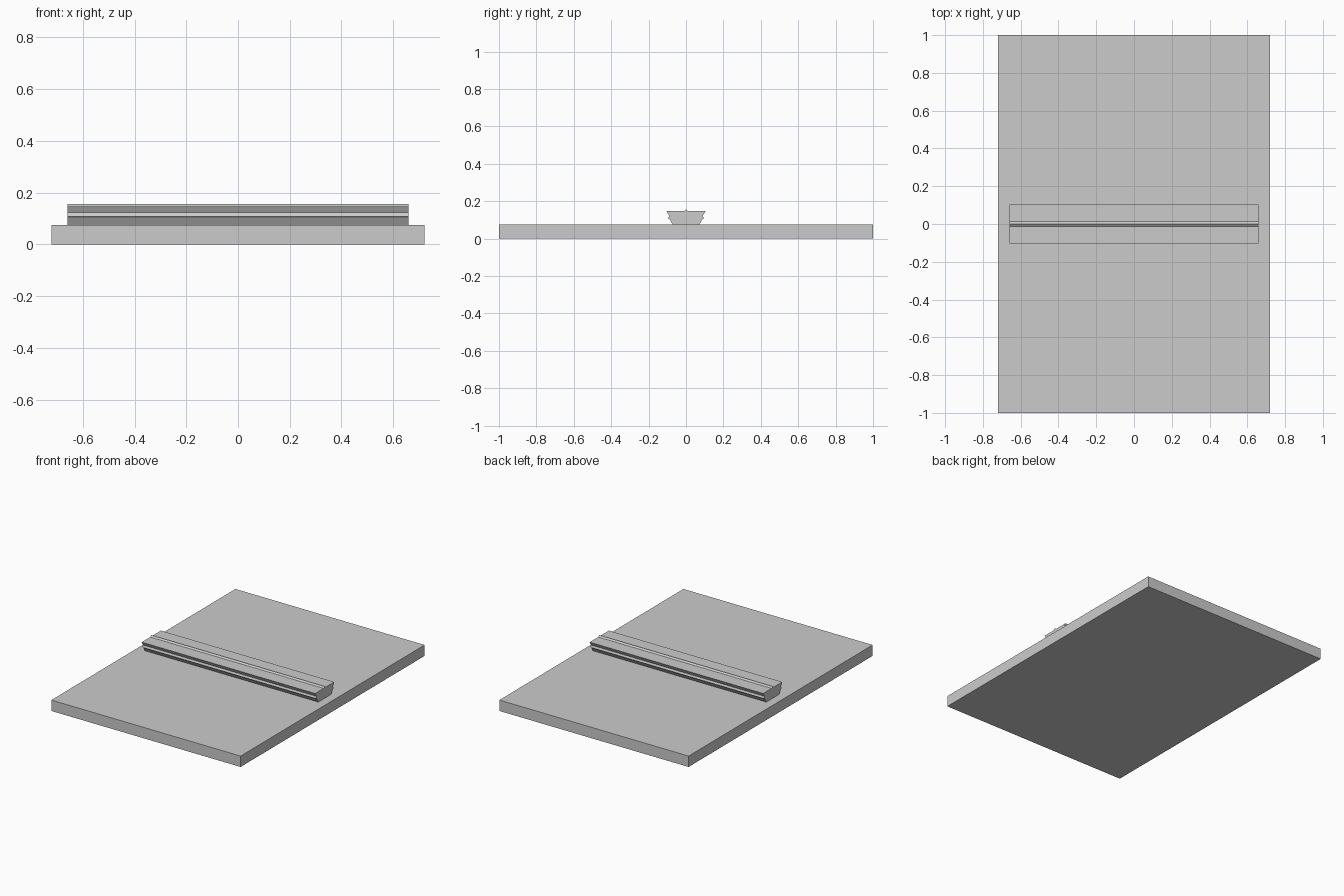
import bpy
import bmesh

cube = bpy.data.objects.get("Cube")
if cube:
    bpy.data.objects.remove(cube, do_unlink=True)

grey = bpy.data.materials.new("plain grey")
grey.use_nodes = True
colour = (0.6, 0.6, 0.6, 1)
grey.diffuse_color = colour
grey.node_tree.nodes["Principled BSDF"].inputs["Base Color"].default_value = colour


def extrude_along_x(name, profile, half_length):
    """Extrude a closed (y, z) profile symmetrically along x."""
    bm = bmesh.new()
    face = bm.faces.new([bm.verts.new((-half_length, y, z)) for y, z in profile])
    result = bmesh.ops.extrude_face_region(bm, geom=[face])
    moved = [v for v in result["geom"] if isinstance(v, bmesh.types.BMVert)]
    bmesh.ops.translate(bm, verts=moved, vec=(2 * half_length, 0, 0))
    bmesh.ops.recalc_face_normals(bm, faces=bm.faces)
    mesh = bpy.data.meshes.new(name)
    bm.to_mesh(mesh)
    bm.free()
    mesh.materials.append(grey)
    obj = bpy.data.objects.new(name, mesh)
    bpy.context.collection.objects.link(obj)
    return obj


# Flat slab
slab_top = 0.075
extrude_along_x("base_slab", [(-1, 0), (1, 0), (1, slab_top), (-1, slab_top)], 0.72)

# Undercut rail with a stepped side and a small central ridge
half = [(0.07, slab_top), (0.088, 0.104), (0.096, 0.108), (0.09, 0.122),
        (0.104, 0.147), (0.012, 0.147)]
mirrored = [(-y, z) for y, z in reversed(half)]
extrude_along_x("grip_rail", half + [(0, 0.156)] + mirrored, 0.66)
